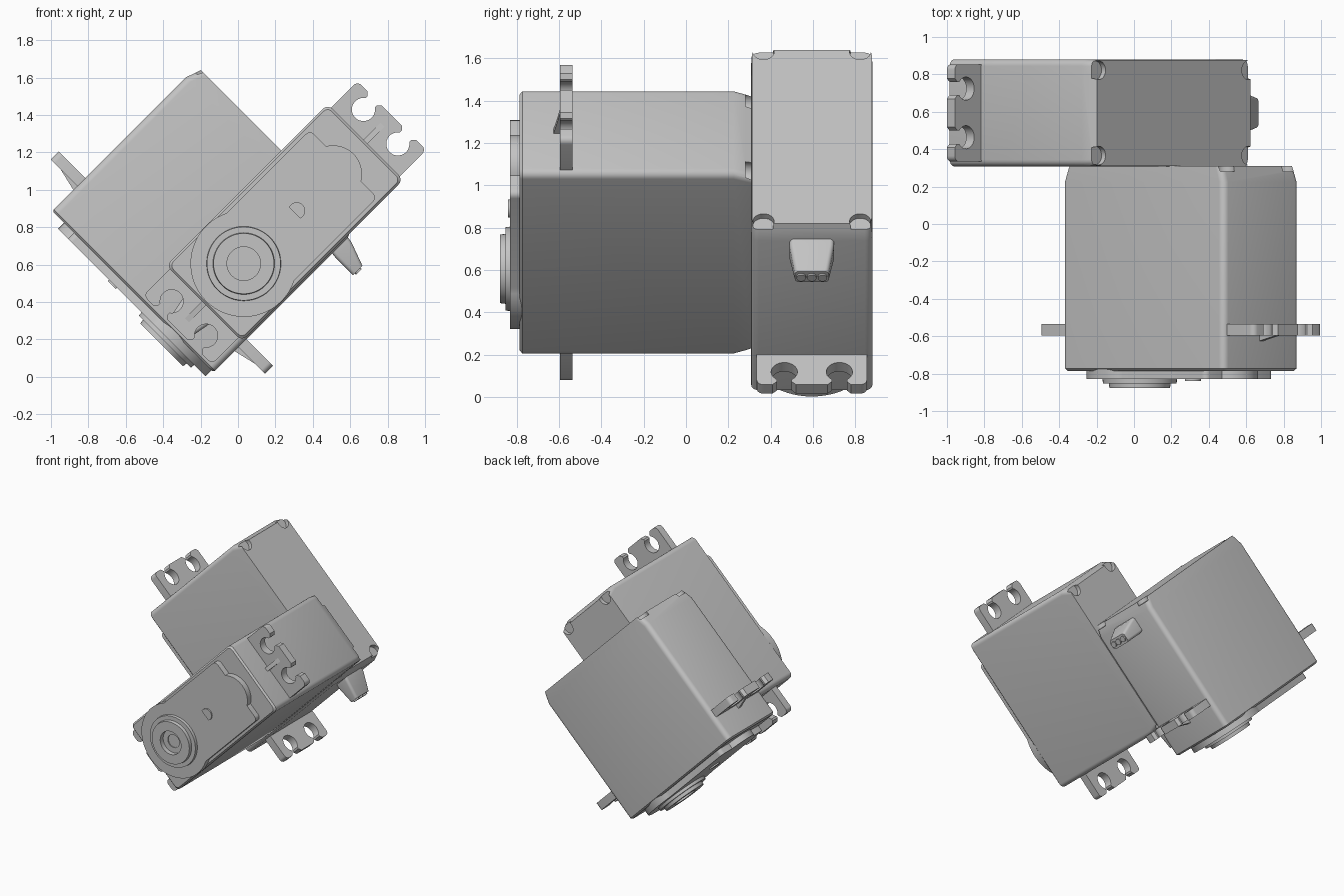
import bpy, bmesh
from math import sin, cos, radians, asin, degrees
from mathutils import Matrix, Vector

if "Cube" in bpy.data.objects:
    bpy.data.objects.remove(bpy.data.objects["Cube"])

GREY = bpy.data.materials.new("plain_grey")
GREY.use_nodes = True
COLOUR = (0.55, 0.55, 0.55, 1)
GREY.diffuse_color = COLOUR
GREY.node_tree.nodes["Principled BSDF"].inputs["Base Color"].default_value = COLOUR

# Motor frame: x is length, y is width, z runs from the back to the output shaft
HALF_L, HALF_W = 0.61, 0.286
BODY_TOP, PLATE_TOP = 1.095, 1.14
SHAFT_X = -0.31


def arc(cx, cy, r, a0, a1, n):
    steps = [radians(a0 + (a1 - a0) * i / n) for i in range(n + 1)]
    return [(cx + r * cos(a), cy + r * sin(a)) for a in steps]


def rounded_rect(hx, hy, r, n=5):
    pts = []
    for sx, sy, a in ((1, 1, 0), (-1, 1, 90), (-1, -1, 180), (1, -1, 270)):
        pts += arc(sx * (hx - r), sy * (hy - r), r, a, a + 90, n)
    return pts


def ring(pts, z):
    return [Vector((x, y, z)) for x, y in pts]


def circle(r, z, cx=0.0, cy=0.0, n=48):
    return ring(arc(cx, cy, r, 0, 360, n)[:-1], z)


def loft(name, *stacks):
    """Skin each stack of equal-length rings and cap its two ends."""
    bm = bmesh.new()
    for rings in stacks:
        loops = [[bm.verts.new(p) for p in r] for r in rings]
        n = len(loops[0])
        for a, b in zip(loops, loops[1:]):
            for i in range(n):
                j = (i + 1) % n
                bm.faces.new((a[i], a[j], b[j], b[i]))
        bm.faces.new(loops[0][::-1])
        bm.faces.new(loops[-1])
    bmesh.ops.recalc_face_normals(bm, faces=bm.faces)
    mesh = bpy.data.meshes.new(name)
    bm.to_mesh(mesh)
    bm.free()
    mesh.materials.append(GREY)
    return mesh


def prism(pts, z0, z1):
    return [ring(pts, z0), ring(pts, z1)]


def cut(mesh, cutter_mesh):
    """Subtract one mesh from another and return the result."""
    objs = [bpy.data.objects.new("helper", m) for m in (mesh, cutter_mesh)]
    for o in objs:
        bpy.context.collection.objects.link(o)
        o.hide_render = True
    mod = objs[0].modifiers.new("cut", 'BOOLEAN')
    mod.operation, mod.object, mod.solver = 'DIFFERENCE', objs[1], 'EXACT'
    graph = bpy.context.evaluated_depsgraph_get()
    result = bpy.data.meshes.new_from_object(objs[0].evaluated_get(graph))
    for o in objs:
        bpy.data.objects.remove(o)
    return result


parts = {}

# Case with tapered back ends and screw recesses in the back corners
case = loft("case", [
    ring(rounded_rect(HALF_L - 0.03, HALF_W - 0.003, 0.035), 0),
    ring(rounded_rect(HALF_L, HALF_W, 0.035), 0.085),
    ring(rounded_rect(HALF_L, HALF_W, 0.035), BODY_TOP - 0.012),
    ring(rounded_rect(HALF_L - 0.012, HALF_W - 0.012, 0.03), BODY_TOP)])
recesses = loft("recesses", *[
    [circle(0.05, -0.05, sx * 0.565, sy * 0.228, 24), circle(0.05, 0.03, sx * 0.565, sy * 0.228, 24)]
    for sx in (-1, 1) for sy in (-1, 1)])
parts["case"] = cut(case, recesses)

# Gear cover: round around the shaft, straight sides, bulge at the far end
side, end, r = 0.255, 0.445, 0.285
a = degrees(asin(side / r))
outline = arc(SHAFT_X, 0, r, a, 360 - a, 40)
outline += arc(end - 0.03, -side + 0.03, 0.03, -90, 0, 4)
b = degrees(asin(0.132 / 0.154))
outline += arc(0.366, 0, 0.154, -b, b, 20)
outline += arc(end - 0.03, side - 0.03, 0.03, 0, 90, 4)
parts["gear_cover"] = loft("gear_cover", prism(outline, BODY_TOP - 0.01, PLATE_TOP))

# Small half-round pin on the cover
parts["cover_pin"] = loft("cover_pin", prism(arc(0.09, 0, 0.045, -110, 110, 16), PLATE_TOP - 0.01, 1.15))

# Stepped output hub with a recessed shaft hole
hub = ((0.2, 1.13), (0.197, 1.162), (0.165, 1.162), (0.162, 1.187), (0.09, 1.187),
       (0.09, 1.15), (0.05, 1.15), (0.05, 1.142))
parts["output_hub"] = loft("output_hub", [circle(q, z, SHAFT_X) for q, z in hub])

# Mounting tabs with two open keyhole slots each
tip, tab_w = 0.81, 0.26
tab = [(0.58, -tab_w)] + arc(tip - 0.03, -tab_w + 0.03, 0.03, -90, 0, 5)
neck = 0.035
k = degrees(asin(neck / 0.062))
for y in (-0.13, 0.13):
    tab += [(tip, y - neck - 0.02), (tip - 0.02, y - neck)]
    tab += arc(0.725, y, 0.062, -k, k - 360, 24)
    tab += [(tip - 0.02, y + neck), (tip, y + neck + 0.02)]
tab += arc(tip - 0.03, tab_w - 0.03, 0.03, 0, 90, 5) + [(0.58, tab_w)]
rib = ((0.58, 0.9), (0.58, 0.94), (0.61, 0.935), (0.76, 0.9))
for label, s in (("near", -1), ("far", 1)):
    pts = [(s * x, s * y) for x, y in tab]
    parts[label + "_tab"] = loft(label + "_tab", prism(pts, 0.845, 0.905))
    parts[label + "_rib"] = loft(label + "_rib", [
        [Vector((s * x, y, z)) for x, z in rib] for y in (-0.015, 0.015)])


# Tapered cable sleeve with three wire ends
def sleeve_ring(x, z, hy, hz):
    return [Vector((x, y, z + d)) for y, d in rounded_rect(hy, hz, 0.02)]


parts["cable_sleeve"] = loft("cable_sleeve", [
    sleeve_ring(-0.59, 0.135, 0.105, 0.06), sleeve_ring(-0.635, 0.14, 0.105, 0.06),
    sleeve_ring(-0.77, 0.165, 0.08, 0.036)])
parts["cable_wires"] = loft("cable_wires", *[
    [[Vector((x, c, 0.165)) + Vector((0, p.x, p.y)) for p in circle(0.022, 0, n=16)]
     for x in (-0.75, -0.78)] for c in (-0.05, 0, 0.05)])


# Two identical motors at right angles
def frame(origin, length_dir, shaft_dir):
    x, z = Vector(length_dir).normalized(), Vector(shaft_dir).normalized()
    m = Matrix((x, z.cross(x), z)).transposed().to_4x4()
    return Matrix.Translation(origin) @ m


motors = {
    "front": frame((0.25, 0.31, 0.825), (1, 0, 1), (0, -1, 0)),
    "rear": frame((0.212, 0.594, 1.23), (-1, 0, 1), (-1, 0, -1)),
}
bpy.ops.object.select_all(action='DESELECT')
for motor, matrix in motors.items():
    for part, mesh in parts.items():
        obj = bpy.data.objects.new(f"{motor}_{part}", mesh.copy())
        obj.matrix_world = matrix
        bpy.context.collection.objects.link(obj)
        obj.select_set(True)
        bpy.context.view_layer.objects.active = obj
bpy.ops.object.shade_smooth_by_angle(angle=radians(30))
